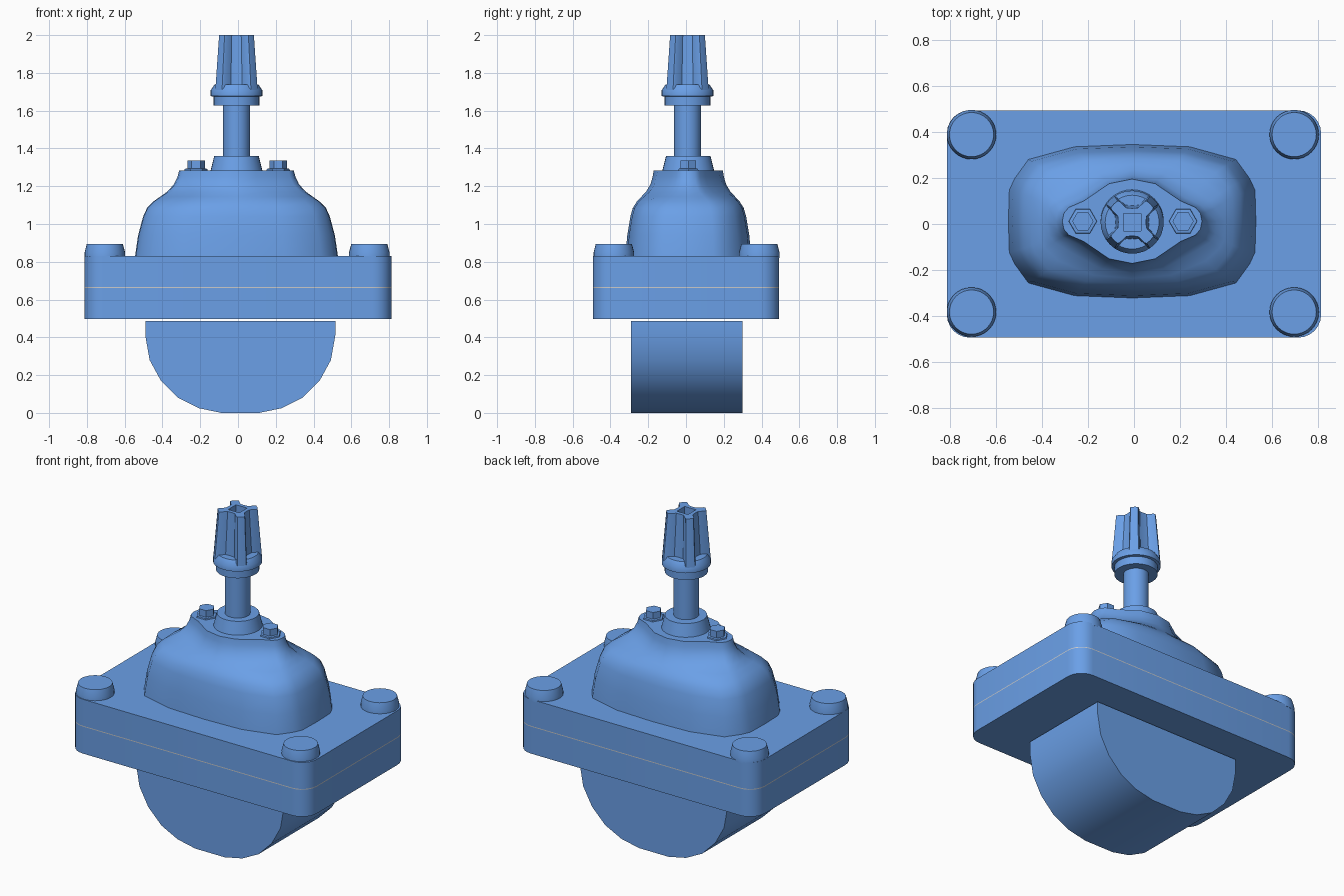
import bpy, bmesh
from math import sin, cos, pi, radians

if "Cube" in bpy.data.objects:
    bpy.data.objects.remove(bpy.data.objects["Cube"])

CX, CY = -0.008, 0.012      # axis shared by bonnet, stem and nut

blue = bpy.data.materials.new("blue_paint")
blue.diffuse_color = (.145, .35, .8, 1)
blue.use_nodes = True
blue.node_tree.nodes["Principled BSDF"].inputs["Base Color"].default_value = blue.diffuse_color


def loft(name, rings, angle=35, mat=blue):
    """Skin equal-length rings of 3D points and cap both ends."""
    bm = bmesh.new()
    loops = [[bm.verts.new(p) for p in r] for r in rings]
    n = len(loops[0])
    for a, b in zip(loops, loops[1:]):
        for i in range(n):
            j = (i + 1) % n
            bm.faces.new((a[i], a[j], b[j], b[i]))
    bm.faces.new(loops[0][::-1])
    bm.faces.new(loops[-1])
    bmesh.ops.recalc_face_normals(bm, faces=bm.faces)
    me = bpy.data.meshes.new(name)
    bm.to_mesh(me)
    bm.free()
    me.shade_smooth()
    me.set_sharp_from_angle(angle=radians(angle))
    if mat:
        me.materials.append(mat)
    ob = bpy.data.objects.new(name, me)
    bpy.context.collection.objects.link(ob)
    return ob


def turned(name, x, y, profile, n=32):
    """Round or n-sided part from (radius, z) pairs."""
    return loft(name, [[(x + r * cos(2 * pi * i / n), y + r * sin(2 * pi * i / n), z)
                        for i in range(n)] for r, z in profile])


def mirror4(quarter):
    """Mirror a quarter outline (x axis to y axis) into a closed loop."""
    q = list(quarter)
    pts = q + [(-x, y) for x, y in q[::-1]] + [(-x, -y) for x, y in q] \
        + [(x, -y) for x, y in q[::-1]]
    return [p for i, p in enumerate(pts)
            if max(abs(p[0] - pts[i - 1][0]), abs(p[1] - pts[i - 1][1])) > 1e-6]


def at(pts, z, s=1.0, x=CX, y=CY):
    return [(x + s * px, y + s * py, z) for px, py in pts]


# Lower body: faceted half round running front to back
half = [(.503, .486), (.503, .41), (.48, .28), (.42, .17), (.33, .08), (.22, .025), (.1, 0)]
section = half + [(-x, z) for x, z in half[::-1]]
loft("lower_body", [[(x + .012, y, z) for x, z in section] for y in (-.29, .298)])

# Two flange plates with rounded corners and a thin grey gasket between
R = 0.1
plate = mirror4([(.812 - R + R * cos(a * pi / 12), .493 - R + R * sin(a * pi / 12))
                 for a in range(7)])
for name, z0, z1, mat in (("body_flange", .496, .662, blue), ("gasket", .662, .667, None),
                          ("bonnet_flange", .667, .83, blue)):
    loft(name, [at(plate, z0, x=0, y=0), at(plate, z1, x=0, y=0)], mat=mat)

# Corner bolts
for x in (-.705, .695):
    for y in (-.382, .388):
        turned("corner_bolt", x, y, [(.107, .82), (.107, .85), (.096, .893)])

# Bonnet: rounded box blending into a lens-shaped top
base = mirror4([(.537, 0), (.533, .135), (.51, .185), (.45, .268), (.25, .323), (0, .333)])
lens = mirror4([(.303, 0), (.296, .035), (.275, .06), (.21, .088), (.1, .163), (0, .183)])


def blend(z, t, sb, sl):
    return [(CX + a[0] * sb * (1 - t) + b[0] * sl * t,
             CY + a[1] * sb * (1 - t) + b[1] * sl * t, z) for a, b in zip(base, lens)]


loft("bonnet", [blend(.83, 0, 1, 1), blend(.94, 0, .97, 1), blend(1.04, 0, .92, 1),
                blend(1.085, .03, .89, 1.1), blend(1.12, .12, .84, 1.15),
                blend(1.145, .4, .82, 1.15), blend(1.17, .72, .78, 1.15),
                blend(1.21, .95, .75, 1.08), blend(1.25, 1, 1, 1.03),
                blend(1.284, 1, 1, 1)], 50)

# Gland, its hex bolts, and the stem
turned("gland", CX, CY, [(.138, 1.28), (.118, 1.36)])
for x in (-.222, .213):
    turned("gland_bolt", x, CY, [(.062, 1.28), (.06, 1.292), (.046, 1.294), (.046, 1.335)], 6)
turned("stem", CX, CY - .004, [(.071, 1.35), (.071, 1.64)])

# Operating nut: collar, then a tapered four-ribbed head with a square socket
turned("nut_collar", CX, CY - .004, [(.121, 1.628), (.121, 1.675), (.137, 1.677),
                                     (.137, 1.708), (.117, 1.738)])
star = mirror4([(.06, 0), (.062, .025), (.09, .055), (.092, .063), (.079, .079),
                (.063, .092), (.055, .09), (.025, .062), (0, .06)])
hole = [(x * .038 / max(abs(x), abs(y)), y * .038 / max(abs(x), abs(y))) for x, y in star]
loft("nut_head", [at(star, 1.705, 1.22, y=CY - .004), at(star, 2.0, y=CY - .004),
                  at(hole, 2.0, y=CY - .004), at(hole, 1.87, y=CY - .004)])
